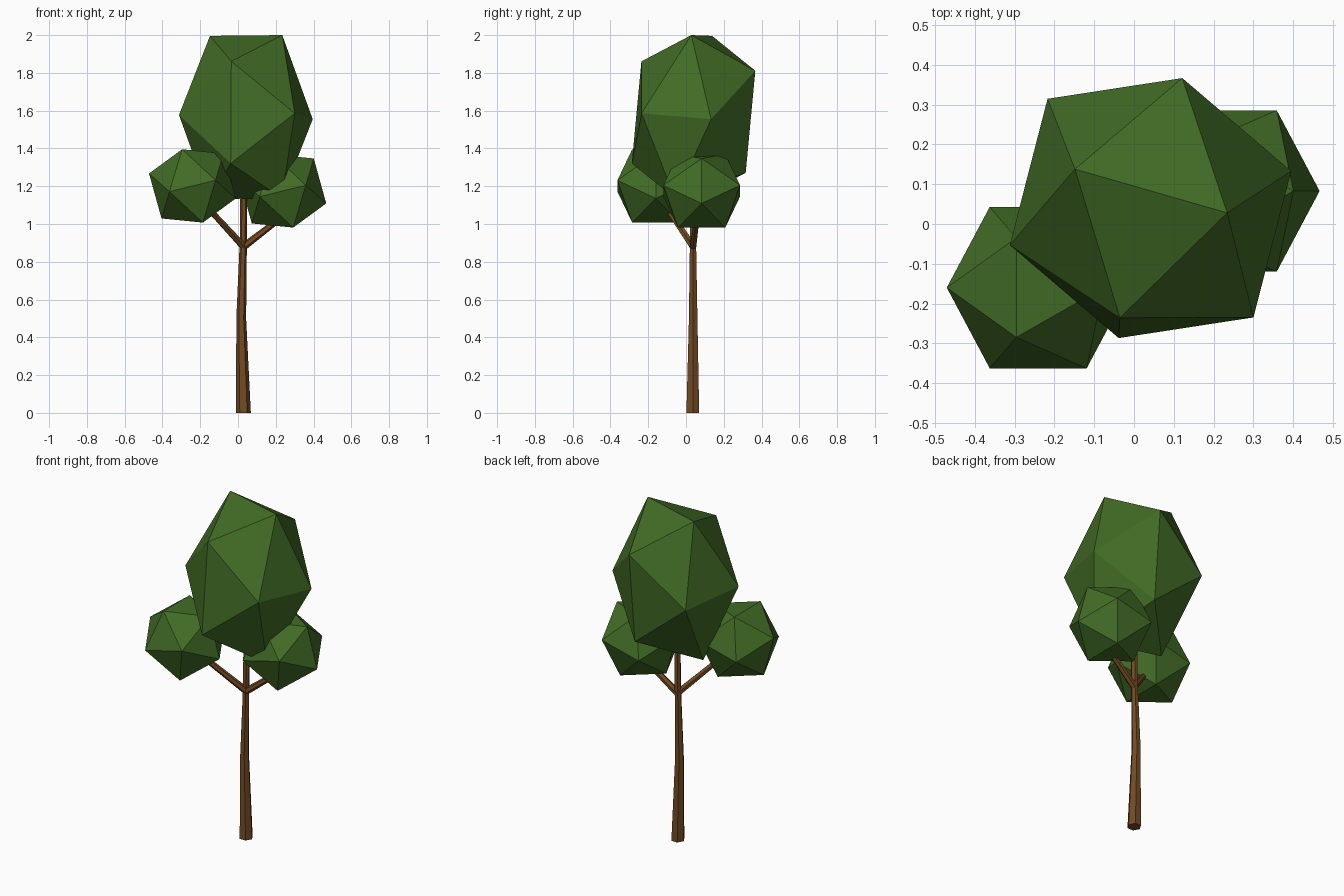
import bpy, bmesh, math
from mathutils import Vector

if "Cube" in bpy.data.objects:
    bpy.data.objects.remove(bpy.data.objects["Cube"])


def material(name, rgb):
    m = bpy.data.materials.new(name)
    m.diffuse_color = (*rgb, 1)
    m.use_nodes = True
    m.node_tree.nodes["Principled BSDF"].inputs["Base Color"].default_value = m.diffuse_color
    return m


LEAF = material("leaf green", (0.054, 0.15, 0.019))
BARK = material("bark brown", (0.17, 0.07, 0.017))


def finish(name, bm, mat):
    bmesh.ops.recalc_face_normals(bm, faces=bm.faces[:])
    me = bpy.data.meshes.new(name)
    bm.to_mesh(me)
    bm.free()
    me.materials.append(mat)
    bpy.context.collection.objects.link(bpy.data.objects.new(name, me))


def clump(name, centre, half):
    """Icosahedron from six corners plus their opposites."""
    bm = bmesh.new()
    c = Vector(centre)
    for p in half:
        for s in (1, -1):
            bm.verts.new(c + s * Vector(p))
    bmesh.ops.convex_hull(bm, input=bm.verts[:])
    finish(name, bm, LEAF)


def limb(name, path, sides=6):
    """Tapered tube through (point, radius) stations."""
    bm = bmesh.new()
    axis = (Vector(path[-1][0]) - Vector(path[0][0])).normalized()
    if axis.z > 0.95:
        axis = Vector((0, 0, 1))
    u = (Vector((1, 0, 0)) - axis * axis.x).normalized()
    v = axis.cross(u)
    rings = []
    for p, r in path:
        rings.append([bm.verts.new(Vector(p) + r * (math.cos(a) * u + math.sin(a) * v))
                      for a in (math.tau * i / sides for i in range(sides))])
    for lo, hi in zip(rings, rings[1:]):
        for i in range(sides):
            j = (i + 1) % sides
            bm.faces.new((lo[i], lo[j], hi[j], hi[i]))
    bm.faces.new(rings[0][::-1])
    bm.faces.new(rings[-1])
    finish(name, bm, BARK)


# Trunk and branches
limb("trunk", [((0.029, 0.036, 0), 0.039), ((0.017, 0.038, 0.5), 0.026),
               ((0.028, 0.037, 0.9), 0.019), ((0.032, 0.037, 1.3), 0.018)])
limb("left_branch", [((0.03, 0.037, 0.88), 0.02), ((-0.2, -0.13, 1.13), 0.015)])
limb("right_branch", [((0.03, 0.037, 0.88), 0.02), ((0.25, 0.06, 1.05), 0.015)])

# Main crown, a stretched icosahedron
clump("main_crown", (0.0415, 0.04, 1.566),
      [(-0.19, 0.098, 0.43), (0.193, -0.012, 0.434), (0.08, 0.327, 0.245),
       (-0.077, -0.276, 0.295), (0.259, -0.275, 0.02), (0.354, 0.093, -0.011)])

# Two small side clumps sharing one shape
SMALL = [(-0.23, 0, 0.066), (0.164, 0, 0.172)] + \
        [p for s in (1, -1) for p in ((-0.055, s * 0.125, 0.194), (-0.122, s * 0.203, -0.03))]
clump("left_clump", (-0.241, -0.16, 1.2015), SMALL)
clump("right_clump", (0.237, 0.083, 1.175), SMALL)
